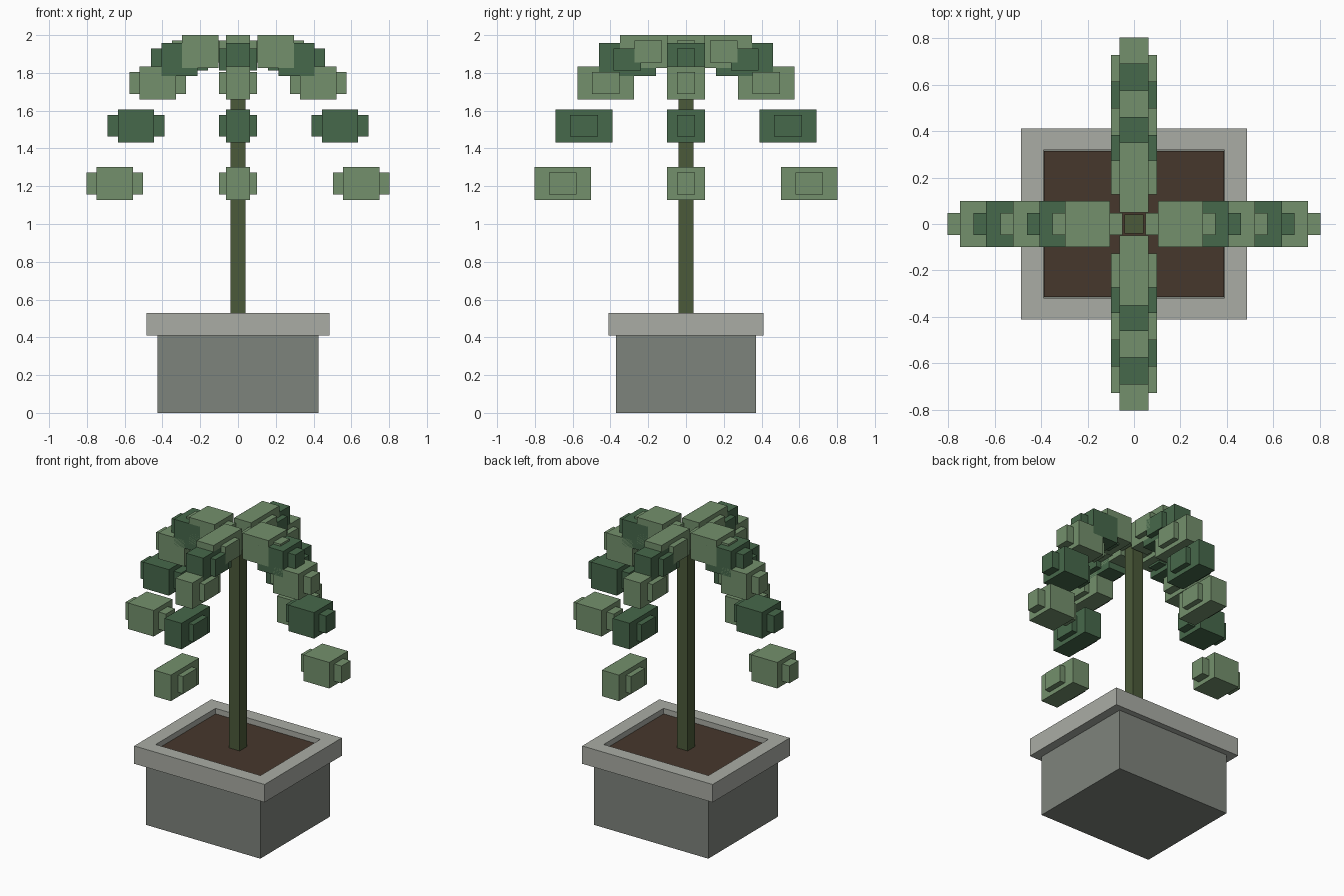
import bpy, bmesh
from mathutils import Matrix, Vector

if "Cube" in bpy.data.objects:
    bpy.data.objects.remove(bpy.data.objects["Cube"])


def material(name, rgb):
    m = bpy.data.materials.new(name)
    m.diffuse_color = [(c / 255) ** 2.2 for c in rgb] + [1]
    m.use_nodes = True
    m.node_tree.nodes["Principled BSDF"].inputs["Base Color"].default_value = m.diffuse_color
    return m


STONE = material("stone", (125, 130, 123))
RIM = material("rim_stone", (168, 171, 163))
SOIL = material("soil", (72, 58, 48))
BARK = material("bark", (76, 90, 60))
LIGHT = material("light_leaf", (115, 143, 108))
DARK = material("dark_leaf", (72, 104, 76))


def box(bm, centre, half):
    size = Vector(half) * 2
    mat = Matrix.Translation(centre) @ Matrix.Diagonal((*size, 1))
    bmesh.ops.create_cube(bm, size=1, matrix=mat)


def make(name, bm, mat):
    me = bpy.data.meshes.new(name)
    bm.to_mesh(me)
    bm.free()
    me.materials.append(mat)
    ob = bpy.data.objects.new(name, me)
    bpy.context.collection.objects.link(ob)
    return ob


def block(name, hx, hy, z0, z1, mat):
    bm = bmesh.new()
    box(bm, (0, 0, (z0 + z1) / 2), (hx, hy, (z1 - z0) / 2))
    return make(name, bm, mat)


# Pot body, soil and trunk
block("pot_body", 0.425, 0.37, 0, 0.41, STONE)
block("soil", 0.387, 0.315, 0.41, 0.495, SOIL)
block("trunk", 0.04, 0.04, 0.495, 1.88, BARK)

# Rim: rectangular ring swept from outer and inner loops
bm = bmesh.new()
loops = []
for hx, hy, z in ((0.485, 0.41, 0.41), (0.485, 0.41, 0.53),
                  (0.39, 0.318, 0.53), (0.39, 0.318, 0.41)):
    loops.append([bm.verts.new((sx * hx, sy * hy, z))
                  for sx, sy in ((-1, -1), (1, -1), (1, 1), (-1, 1))])
for k in range(4):
    a, b = loops[k], loops[(k + 1) % 4]
    for i in range(4):
        j = (i + 1) % 4
        bm.faces.new((a[i], a[j], b[j], b[i]))
bmesh.ops.recalc_face_normals(bm, faces=bm.faces)
make("pot_rim", bm, RIM)

# Four drooping branches of leaf clusters, each cluster two crossed boxes
STEPS = [(0.20, 1.913), (0.31, 1.87), (0.425, 1.747), (0.54, 1.52), (0.653, 1.215)]
ARMS = {
    "right": (1, 0), "left": (-1, 0), "back": (0, 1), "front": (0, -1),
}
for arm, (dx, dy) in ARMS.items():
    for i, (r, z) in enumerate(STEPS):
        c = (dx * r, dy * r, z)
        bm = bmesh.new()
        if dx:
            box(bm, c, (0.096, 0.10, 0.0875))
            box(bm, c, (0.15, 0.048, 0.058))
        else:
            box(bm, c, (0.063, 0.15, 0.0875))
            box(bm, c, (0.10, 0.073, 0.058))
        make(f"leaf_{arm}_{i + 1}", bm, DARK if i % 2 else LIGHT)
